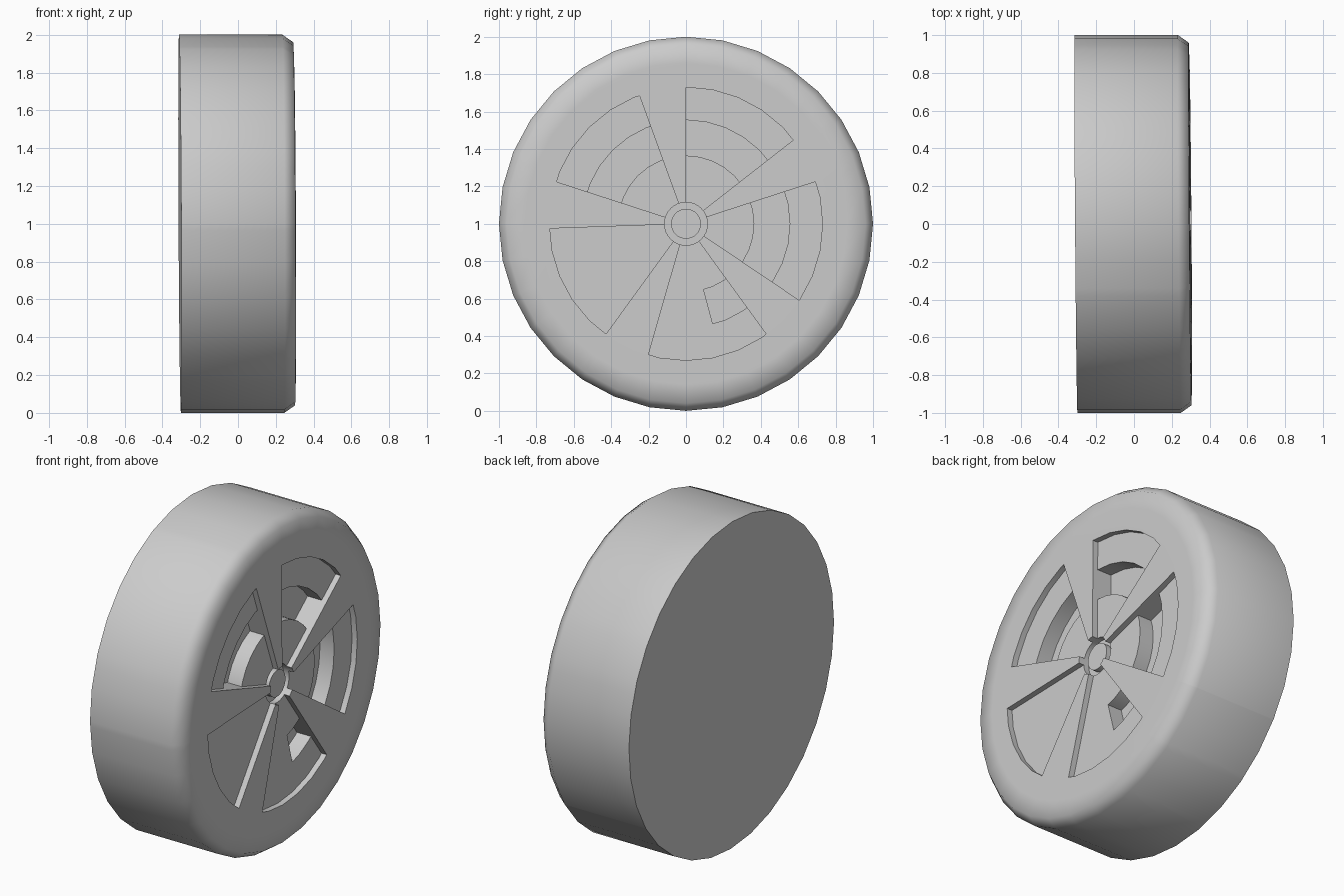
import bpy, bmesh
from math import sin, cos, pi, radians

if "Cube" in bpy.data.objects:
    bpy.data.objects.remove(bpy.data.objects["Cube"])

SIDES = 32
FACE = 0.30                      # height of the outer face along x
POCKET, WINDOW, GROOVE = 0.035, 0.13, 0.07
HALF = 26                        # half the angle of a pocket
CENTRES = [64 - 72 * k for k in range(5)]
# window start and end, relative to each pocket centre
WINDOWS = [(-HALF, HALF), (-HALF, HALF), (5, HALF), None, (-HALF, HALF)]
RINGS = [0.0, 0.08, 0.115, 0.365, 0.555, 0.73, 0.86]
RIM = [(0.86, FACE), (0.96, 0.297), (1.0, 0.24), (1.0, -0.307)]

mat = bpy.data.materials.new("wheel_grey")
mat.use_nodes = True
grey = (0.6, 0.6, 0.6, 1)
mat.diffuse_color = grey
mat.node_tree.nodes["Principled BSDF"].inputs["Base Color"].default_value = grey


def height(r, angle):
    """Height of the wheel face at a radius and angle."""
    if r < 0.08:
        return FACE - POCKET
    if r < 0.115:
        return FACE - GROOVE
    if r < 0.73:
        for centre, window in zip(CENTRES, WINDOWS):
            d = (angle - centre + 180) % 360 - 180
            if abs(d) < HALF:
                if window and 0.365 < r < 0.555 and window[0] < d < window[1]:
                    return FACE - WINDOW
                return FACE - POCKET
    return FACE


# Angles of the regular sides plus the edges of pockets and windows
angles = {360 * i / SIDES for i in range(SIDES)}
for centre, window in zip(CENTRES, WINDOWS):
    for d in (-HALF, HALF) + (window or ()):
        angles.add(float((centre + d) % 360))
angles = sorted(angles)
count = len(angles)

bm = bmesh.new()


def point(r, angle, x):
    """Point on a regular polygon of the given radius, slightly leaning."""
    step = 360 / SIDES
    r *= cos(pi / SIDES) / cos(radians(angle % step - step / 2))
    y, z = r * cos(radians(angle)), r * sin(radians(angle))
    return bm.verts.new((x - 0.0075 * y - 0.005 * z, y, z + 1))


def face(*corners):
    bm.faces.new([point(*c) for c in corners])


for j, a in enumerate(angles):
    b = angles[(j + 1) % count]
    c = angles[(j + 2) % count]
    mid = a + ((b - a) % 360) / 2
    following = b + ((c - b) % 360) / 2
    # Face with hub, pockets and windows
    for i, (r0, r1) in enumerate(zip(RINGS, RINGS[1:])):
        rm = (r0 + r1) / 2
        x = height(rm, mid)
        if r0 == 0:
            face((0, a, x), (r1, a, x), (r1, b, x))
        else:
            face((r0, a, x), (r1, a, x), (r1, b, x), (r0, b, x))
        # Walls round the steps
        if i + 2 < len(RINGS):
            outer = height((r1 + RINGS[i + 2]) / 2, mid)
            if outer != x:
                face((r1, a, x), (r1, a, outer), (r1, b, outer), (r1, b, x))
        side = height(rm, following)
        if side != x:
            face((r0, b, x), (r1, b, x), (r1, b, side), (r0, b, side))
    # Rounded shoulder and tread
    for (r0, x0), (r1, x1) in zip(RIM, RIM[1:]):
        face((r0, a, x0), (r1, a, x1), (r1, b, x1), (r0, b, x0))

# Flat back
face(*[(1.0, a, RIM[-1][1]) for a in reversed(angles)])
bmesh.ops.remove_doubles(bm, verts=bm.verts, dist=0.0002)

mesh = bpy.data.meshes.new("wheel")
bm.to_mesh(mesh)
bm.free()
mesh.materials.append(mat)
wheel = bpy.data.objects.new("wheel", mesh)
bpy.context.collection.objects.link(wheel)
bpy.ops.object.select_all(action='DESELECT')
wheel.select_set(True)
bpy.context.view_layer.objects.active = wheel
bpy.ops.object.shade_smooth_by_angle(angle=radians(60))
